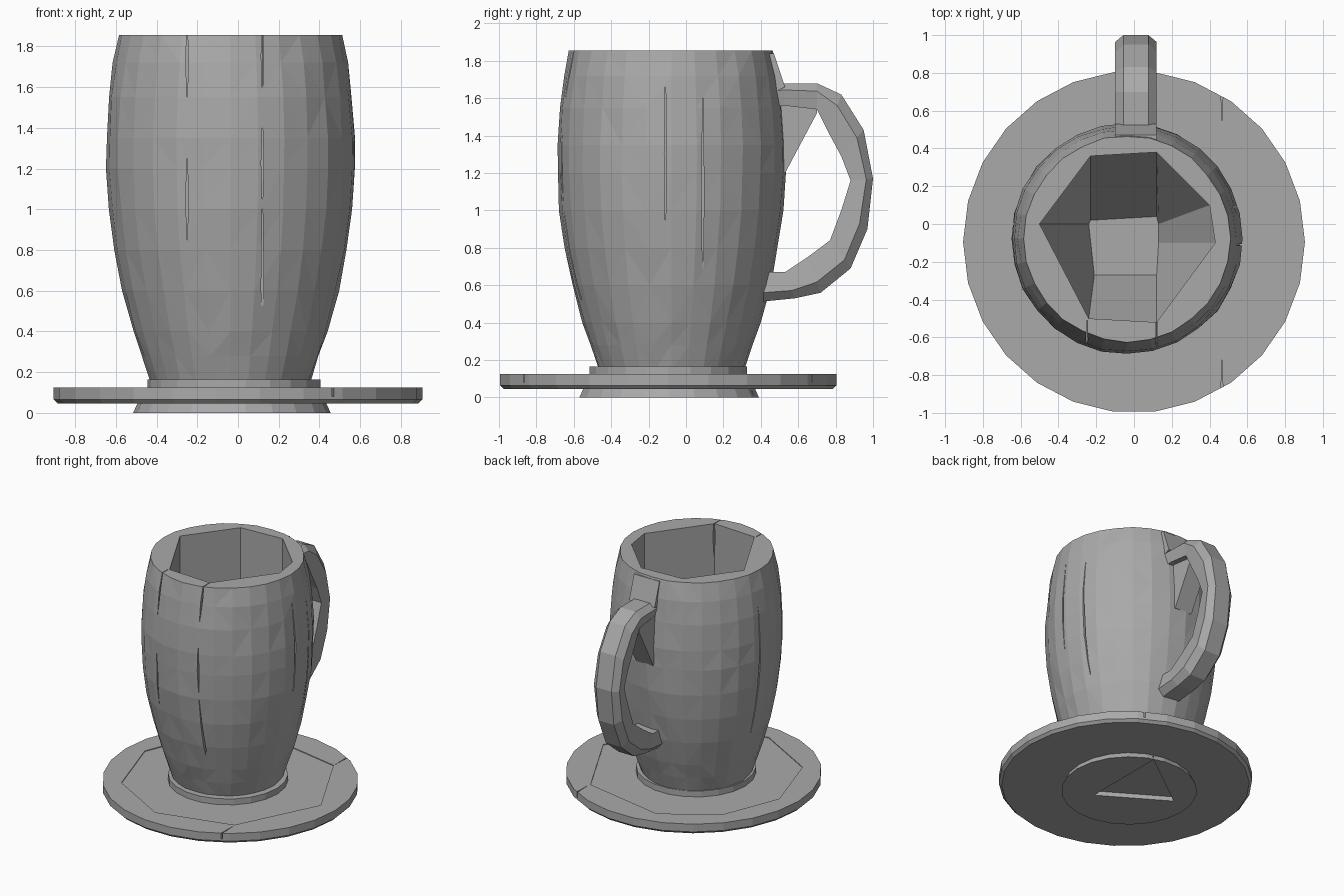
import bpy, bmesh, math, random
from mathutils import Vector

random.seed(4)
if "Cube" in bpy.data.objects:
    bpy.data.objects.remove(bpy.data.objects["Cube"])

clay = bpy.data.materials.new("grey clay")
clay.use_nodes = True
grey = (0.4, 0.4, 0.4, 1)
clay.diffuse_color = grey
clay.node_tree.nodes["Principled BSDF"].inputs["Base Color"].default_value = grey


def circle(cx, cy, r, z, sides, jitter=0.0):
    pts = []
    for i in range(sides):
        a = math.tau * i / sides
        q = r + random.uniform(-jitter, jitter)
        pts.append(Vector((cx + q * math.cos(a), cy + q * math.sin(a), z)))
    return pts


def loft(name, rings, triangulate=False):
    """Join rings of equal length into a closed solid."""
    bm = bmesh.new()
    rows = [[bm.verts.new(p) for p in ring] for ring in rings]
    n = len(rows[0])
    for a, b in zip(rows, rows[1:]):
        for i in range(n):
            j = (i + 1) % n
            bm.faces.new((a[i], a[j], b[j], b[i]))
    bm.faces.new(rows[0])
    bm.faces.new(rows[-1])
    bmesh.ops.recalc_face_normals(bm, faces=bm.faces)
    if triangulate:
        quads = [f for f in bm.faces if len(f.verts) == 4]
        bmesh.ops.triangulate(bm, faces=quads)
    mesh = bpy.data.meshes.new(name)
    bm.to_mesh(mesh)
    bm.free()
    mesh.materials.append(clay)
    ob = bpy.data.objects.new(name, mesh)
    bpy.context.collection.objects.link(ob)
    return ob


def prism(name, outline, low, high):
    return loft(name, [[Vector((x, y, z)) for x, y in outline] for z in (low, high)])


def carve(target, cutter):
    cutter.hide_render = True
    mod = target.modifiers.new("cut", "BOOLEAN")
    mod.operation = "DIFFERENCE"
    mod.solver = "EXACT"
    mod.object = cutter
    bpy.context.view_layer.objects.active = target
    bpy.ops.object.modifier_apply(modifier=mod.name)
    bpy.data.objects.remove(cutter)


# Foot under the saucer, with a shallow triangular hollow
foot = loft("saucer_foot", [circle(-0.03, -0.09, 0.485, 0, 22),
                            circle(-0.03, -0.09, 0.46, 0.055, 22)])
carve(foot, prism("hollow", [(0.12, 0.36), (-0.37, 0), (0.12, -0.3)], -0.1, 0.035))

# Saucer with a sunken centre panel and rim notches
saucer = loft("saucer", [circle(0, -0.095, 0.885, 0.045, 26),
                         circle(0, -0.095, 0.905, 0.065, 26),
                         circle(0, -0.095, 0.905, 0.125, 26)])
panel = [(-0.77, -0.05), (-0.6, -0.58), (-0.12, -0.85), (0.46, -0.7),
         (0.77, -0.08), (0.46, 0.52), (-0.2, 0.65), (-0.59, 0.4)]
carve(saucer, prism("panel", panel, 0.119, 0.2))
for y0, y1 in ((-1.0, -0.7), (0.53, 0.8)):
    outer, inner = (y0, y1) if y0 < 0 else (y1, y0)
    carve(saucer, prism("notch", [(0.458, outer), (0.475, outer), (0.465, inner)], 0.08, 0.2))

# Low ring the cup stands on
loft("cup_foot_ring", [circle(-0.02, -0.095, 0.425, 0.11, 22),
                       circle(-0.02, -0.095, 0.425, 0.165, 22)])

# Cup body: a barrel with slightly uneven facets
profile = [(0.39, 0.15), (0.435, 0.28), (0.475, 0.4), (0.53, 0.6), (0.57, 0.8), (0.598, 1.0),
           (0.61, 1.2), (0.61, 1.35), (0.597, 1.55), (0.575, 1.72), (0.545, 1.855)]
cup = loft("cup", [circle(-0.037, -0.078, r, z, 28, 0.004) for r, z in profile], True)

# Angular cavity tapering to a small floor
mouth = [(-0.5, 0), (-0.24, -0.5), (0.12, -0.52), (0.43, -0.1),
         (0.4, 0.1), (0.12, 0.38), (-0.23, 0.36)]
floor = [(-0.24, 0), (-0.21, -0.27), (0.12, -0.27), (0.13, -0.1),
         (0.13, 0), (0.12, 0.04), (-0.23, 0.02)]
cavity = [[Vector((x, y, z)) for x, y in ring]
          for ring, z in ((floor, 0.25), (mouth, 0.8), (mouth, 2.0))]
carve(cup, loft("cavity", cavity))

# Hairline vertical cracks in the cup wall
cracks = [(-0.25, -0.62, 0.85, 1.25), (-0.25, -0.6, 1.55, 1.9), (0.12, -0.65, 0.25, 1.0),
          (0.12, -0.65, 1.05, 1.4), (0.12, -0.6, 1.6, 1.9), (0.57, -0.11, 0.95, 1.66),
          (0.57, 0.09, 0.6, 1.6), (-0.63, 0.0, 0.6, 1.6)]
for x, y, low, high in cracks:
    along = Vector((0, 0.09, 0)) if abs(y) > abs(x) else Vector((0.09, 0, 0))
    across = Vector((along.y, along.x, 0)) * 0.07
    rings = []
    for z, w in ((low, 0.2), ((low + high) / 2, 1), (high, 0.2)):
        c = Vector((x, y, z))
        rings.append([c - along - across * w, c + along - across * w,
                      c + along + across * w, c - along + across * w])
    carve(cup, loft("crack", rings))

# Handle: bevelled outer edge, flat inner edge; each station is (outer y, z, inner y, z)
stations = [(0.40, 1.67, 0.40, 1.55), (0.53, 1.68, 0.53, 1.56), (0.70, 1.68, 0.70, 1.54),
            (0.83, 1.62, 0.76, 1.42), (0.95, 1.43, 0.83, 1.29), (1.00, 1.17, 0.88, 1.16),
            (0.97, 0.9, 0.83, 1.0), (0.88, 0.69, 0.77, 0.84), (0.72, 0.56, 0.65, 0.75),
            (0.58, 0.53, 0.53, 0.67), (0.38, 0.51, 0.38, 0.67)]
mid, half = 0.01, 0.11
sections = []
for oy, oz, iy, iz in stations:
    out, inn = Vector((0, oy, oz)), Vector((0, iy, iz))
    side = out.lerp(inn, 0.3)
    sections.append([p + Vector((mid + s * half, 0, 0)) for p, s in
                     ((inn, -0.85), (side, -1), (out, -0.6), (out, 0.6), (side, 1), (inn, 0.85))])
loft("handle", sections)

# Gusset under the top of the handle
gusset = [(0.4, 1.6), (0.7, 1.56), (0.7, 1.52), (0.53, 1.2), (0.4, 1.2)]
loft("handle_gusset", [[Vector((x, y, z)) for y, z in gusset] for x in (-0.09, 0.06)])

# Sloped block where the handle leaves the rim
brace = [(0.4, 1.84), (0.47, 1.84), (0.53, 1.66), (0.4, 1.6)]
loft("handle_brace", [[Vector((x, y, z)) for y, z in brace] for x in (-0.1, 0.12)])
